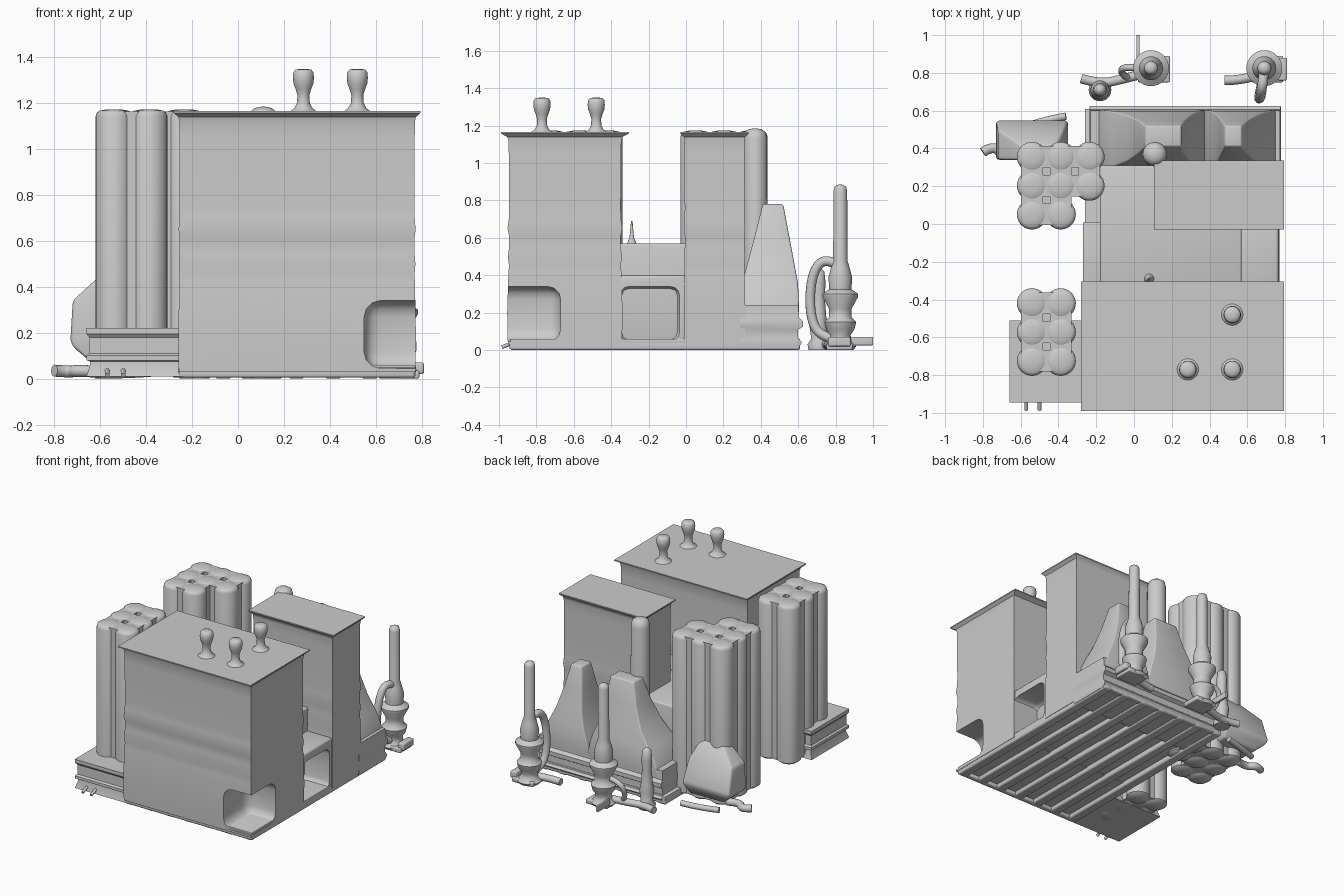
import bpy, bmesh, math


def finish(name, bm, bevel=0, angle=35):
    bmesh.ops.recalc_face_normals(bm, faces=bm.faces)
    me = bpy.data.meshes.new(name)
    bm.to_mesh(me)
    bm.free()
    ob = bpy.data.objects.new(name, me)
    bpy.context.collection.objects.link(ob)
    if bevel:
        m = ob.modifiers.new("bevel", 'BEVEL')
        m.width, m.segments = bevel, 3
        bpy.context.view_layer.objects.active = ob
        bpy.ops.object.modifier_apply(modifier="bevel")
    ob.data.shade_smooth()
    ob.data.set_sharp_from_angle(angle=math.radians(angle))
    return ob


def skin(bm, rings):
    """Bridge equal rings of points and cap both ends."""
    vs = [[bm.verts.new(p) for p in r] for r in rings]
    n = len(vs[0])
    for a, b in zip(vs, vs[1:]):
        for i in range(n):
            bm.faces.new((a[i], a[(i + 1) % n], b[(i + 1) % n], b[i]))
    bm.faces.new(vs[0][::-1])
    bm.faces.new(vs[-1])


def loft(name, levels, bevel=0):
    """Stack of rectangles: (z, x0, x1, y0, y1)."""
    bm = bmesh.new()
    skin(bm, [[(x0, y0, z), (x1, y0, z), (x1, y1, z), (x0, y1, z)]
              for z, x0, x1, y0, y1 in levels])
    return finish(name, bm, bevel)


def box(name, x0, x1, y0, y1, z0, z1, bevel=0.008):
    return loft(name, [(z0, x0, x1, y0, y1), (z1, x0, x1, y0, y1)], bevel)


def circle(x, y, z, r, n=32):
    return [(x + r * math.cos(t * math.tau / n), y + r * math.sin(t * math.tau / n), z)
            for t in range(n)]


def lathe(name, x, y, profile):
    bm = bmesh.new()
    skin(bm, [circle(x, y, z, r) for r, z in profile])
    return finish(name, bm, angle=50)


def tube(name, pts, r):
    cu = bpy.data.curves.new(name, 'CURVE')
    cu.dimensions, cu.bevel_depth, cu.use_fill_caps = '3D', r, True
    sp = cu.splines.new('NURBS')
    sp.points.add(len(pts) - 1)
    for p, co in zip(sp.points, pts):
        p.co = (*co, 1)
    sp.use_endpoint_u, sp.order_u = True, 3
    tmp = bpy.data.objects.new(name + "_path", cu)
    bpy.context.collection.objects.link(tmp)
    dg = bpy.context.evaluated_depsgraph_get()
    bm = bmesh.new()
    bm.from_mesh(tmp.evaluated_get(dg).to_mesh())
    bpy.data.objects.remove(tmp)
    return finish(name, bm, angle=50)


def cut(ob, cutter):
    m = ob.modifiers.new("cut", 'BOOLEAN')
    m.object, m.operation, m.solver = cutter, 'DIFFERENCE', 'EXACT'
    bpy.context.view_layer.objects.active = ob
    bpy.ops.object.modifier_apply(modifier="cut")
    bpy.data.objects.remove(cutter)
    ob.data.set_sharp_from_angle(angle=math.radians(35))


# (z, outward offset) profile of the big blocks: faint bands, then a flared lid
BLOCK = [(0.03, -0.022), (0.2, -0.02), (0.42, -0.024), (0.45, -0.026), (0.5, -0.022),
         (0.55, -0.026), (0.61, -0.026), (0.65, -0.021), (0.7, -0.025), (0.75, -0.026),
         (1.05, -0.025), (1.12, -0.024), (1.14, -0.02), (1.158, 0), (1.166, 0)]


def block(name, x0, x1, y0, y1, inset_y):
    return loft(name, [(z, x0 - b, x1 + b, y0 - b * inset_y, y1 + b * inset_y)
                       for z, b in BLOCK])


# two main blocks with lids
front = block("front_block", -0.28, 0.795, -0.99, -0.305, 1.7)
cut(front, box("corner_cutter", 0.55, 0.95, -1.2, -0.67, 0.045, 0.34, 0.07))
block("back_block", 0.105, 0.795, -0.03, 0.335, 0.9)

# middle platform with a rounded side recess under its ledge
platform = box("middle_platform", -0.18, 0.57, -0.37, 0.31, 0.04, 0.57, 0.012)
ledge = box("side_ledge", 0.5, 0.765, -0.37, 0.0, 0.03, 0.4, 0.015)
cut(ledge, box("ledge_cutter", 0.55, 0.95, -0.355, -0.035, 0.045, 0.34, 0.05))
box("low_strip", -0.27, -0.15, -0.37, 0.01, 0.04, 0.22)
lathe("platform_spike", 0.08, -0.29, [(0.03, 0.56), (0.012, 0.6), (0.004, 0.69)])

# floor plate, edge frame and underside ribs along y
box("floor_plate", -0.26, 0.77, -0.94, 0.61, 0.035, 0.06, 0.004)
for i in range(7):
    x = -0.26 + i * 0.16
    box(f"floor_rib_{i}", x, x + 0.07, -0.94, 0.61, 0.0, 0.05, 0.012)
for i, y in enumerate((-0.945, 0.57)):
    box(f"floor_edge_{i}", -0.26, 0.77, y, y + 0.04, 0.005, 0.05, 0.01)

# knobs on the front lid
for i, (x, y) in enumerate([(0.285, -0.77), (0.52, -0.77), (0.52, -0.48)]):
    lathe(f"roof_knob_{i}", x, y,
          [(0.065, 1.16), (0.04, 1.178), (0.028, 1.2), (0.026, 1.235), (0.034, 1.262),
           (0.043, 1.285), (0.046, 1.31), (0.044, 1.335), (0.034, 1.347), (0.012, 1.35)])


# bundles of pipes on a grid of cells, joined by webs that leave small wells
def bundle(name, cells, y_top):
    s, r, w = 0.152, 0.08, 0.057
    bm = bmesh.new()
    pos = {c: (-0.54 + c[0] * s, y_top - c[1] * s) for c in cells}

    def rect(x0, x1, y0, y1, z1):
        skin(bm, [[(x0, y0, z), (x1, y0, z), (x1, y1, z), (x0, y1, z)] for z in (0.02, z1)])
    for (i, j), (x, y) in pos.items():
        skin(bm, [circle(x, y, z, r + d) for z, d in
                  [(0.01, -0.02), (0.025, 0), (1.145, 0), (1.161, -0.006), (1.168, -0.018),
                   (1.174, -0.05)]])
        if (i + 1, j) in pos:
            rect(x, x + s, y - w, y + w, 1.165)
        if (i, j + 1) in pos:
            rect(x - w, x + w, y - s, y, 1.165)
        if {(i + 1, j), (i, j + 1), (i + 1, j + 1)} <= set(pos):
            rect(x, x + s, y - s, y, 1.12)
    finish(name, bm, angle=40)


bundle("front_pipe_bundle", [(i, j) for i in range(2) for j in range(3)], -0.42)
bundle("back_pipe_bundle", [(i, j) for i in range(3) for j in range(3) if (i, j) != (2, 2)], 0.355)

# recessed pedestal beside the front block
loft("bundle_pedestal", [(z, -0.66 + d, -0.24, -0.945 + d, -0.51 - d) for z, d in
                         [(0.01, 0.0), (0.06, 0.015), (0.075, 0.015), (0.08, 0.0), (0.1, 0.0),
                          (0.11, 0.012), (0.18, 0.012), (0.195, 0.0), (0.22, 0.0)]])
for i, x in enumerate((-0.57, -0.5)):
    tube(f"pedestal_spike_{i}", [(x, -0.92, 0.04), (x, -0.95, 0.03), (x, -0.985, 0.015)], 0.01)

# flared buttresses and their ridged skirting
YS = [(0.15, 0.29, 0.605), (0.3, 0.295, 0.602), (0.36, 0.3, 0.598), (0.47, 0.33, 0.578),
      (0.62, 0.37, 0.55), (0.78, 0.41, 0.52)]
for name, lefts, rights in [
        ("left_buttress", (-0.22, -0.16, -0.12, -0.04, 0.02, 0.06), (0.39, 0.36, 0.34, 0.3, 0.27, 0.25)),
        ("right_buttress", (0.35, 0.39, 0.41, 0.44, 0.46, 0.48), (0.775, 0.73, 0.7, 0.65, 0.605, 0.57))]:
    loft(name, [(z, a, b, y0, y1) for (z, y0, y1), a, b in zip(YS, lefts, rights)], 0.01)
loft("buttress_skirt", [(z, -0.23 - d / 4, 0.772 + d / 4, 0.29, 0.6 + d) for z, d in
                        [(0.01, 0.0), (0.04, 0.02), (0.065, 0.0), (0.11, 0.0), (0.125, 0.025),
                         (0.155, 0.025), (0.175, 0.005), (0.24, 0.0)]])

# round chimney
lathe("chimney", 0.11, 0.37, [(0.085, 0.2), (0.065, 0.45), (0.064, 1.13), (0.055, 1.165),
                              (0.035, 1.18), (0.01, 1.185)])

# wedge-shaped hopper behind the back bundle
loft("hopper", [(0.08, -0.65, -0.38, 0.34, 0.5), (0.14, -0.72, -0.36, 0.34, 0.54),
                (0.17, -0.73, -0.35, 0.34, 0.55), (0.34, -0.72, -0.37, 0.34, 0.5),
                (0.45, -0.6, -0.41, 0.34, 0.42)], 0.015)
tube("ground_hose_left", [(-0.8, 0.38, 0.035), (-0.74, 0.42, 0.03), (-0.69, 0.35, 0.035),
                          (-0.6, 0.38, 0.03)], 0.026)
tube("ground_hose_back", [(-0.62, 0.5, 0.02), (-0.48, 0.55, 0.02), (-0.36, 0.57, 0.03)], 0.02)

# slender stacks standing behind
STACK = [(0.07, 0.0), (0.085, 0.02), (0.06, 0.045), (0.055, 0.08), (0.075, 0.11), (0.085, 0.15),
         (0.06, 0.175), (0.06, 0.22), (0.095, 0.285), (0.095, 0.3), (0.06, 0.325), (0.063, 0.39),
         (0.05, 0.44), (0.038, 0.48), (0.037, 0.85), (0.03, 0.875), (0.012, 0.884)]
for i, x in enumerate((0.09, 0.69)):
    lathe(f"stack_{i}", x, 0.825, STACK)
    box(f"stack_foot_{i}", x - 0.07, x + 0.1, 0.75, 0.89, 0.0, 0.035)
tube("stack_handle", [(0.69, 0.82, 0.45), (0.68, 0.74, 0.5), (0.67, 0.67, 0.4), (0.66, 0.66, 0.2),
                      (0.67, 0.71, 0.07), (0.69, 0.8, 0.06)], 0.026)
tube("stack_foot_hose", [(0.48, 0.76, 0.03), (0.58, 0.76, 0.035), (0.7, 0.8, 0.04)], 0.025)
box("stack_side_tab", 0.76, 0.81, 0.76, 0.88, 0.02, 0.07)

# short stub, linking hose and back tab of the first stack
lathe("stub", -0.18, 0.71, [(0.055, 0.0), (0.06, 0.03), (0.04, 0.06), (0.05, 0.13), (0.04, 0.18),
                            (0.032, 0.28), (0.036, 0.36), (0.03, 0.42), (0.01, 0.44)])
tube("stub_hose", [(-0.28, 0.77, 0.03), (-0.18, 0.74, 0.03), (-0.05, 0.77, 0.03), (0.07, 0.8, 0.04)], 0.025)
tube("stack_link", [(0.05, 0.82, 0.2), (-0.06, 0.84, 0.2), (-0.07, 0.79, 0.08), (-0.02, 0.77, 0.03)], 0.018)
box("back_tab", 0.012, 0.03, 0.86, 1.0, 0.025, 0.07, 0.004)
